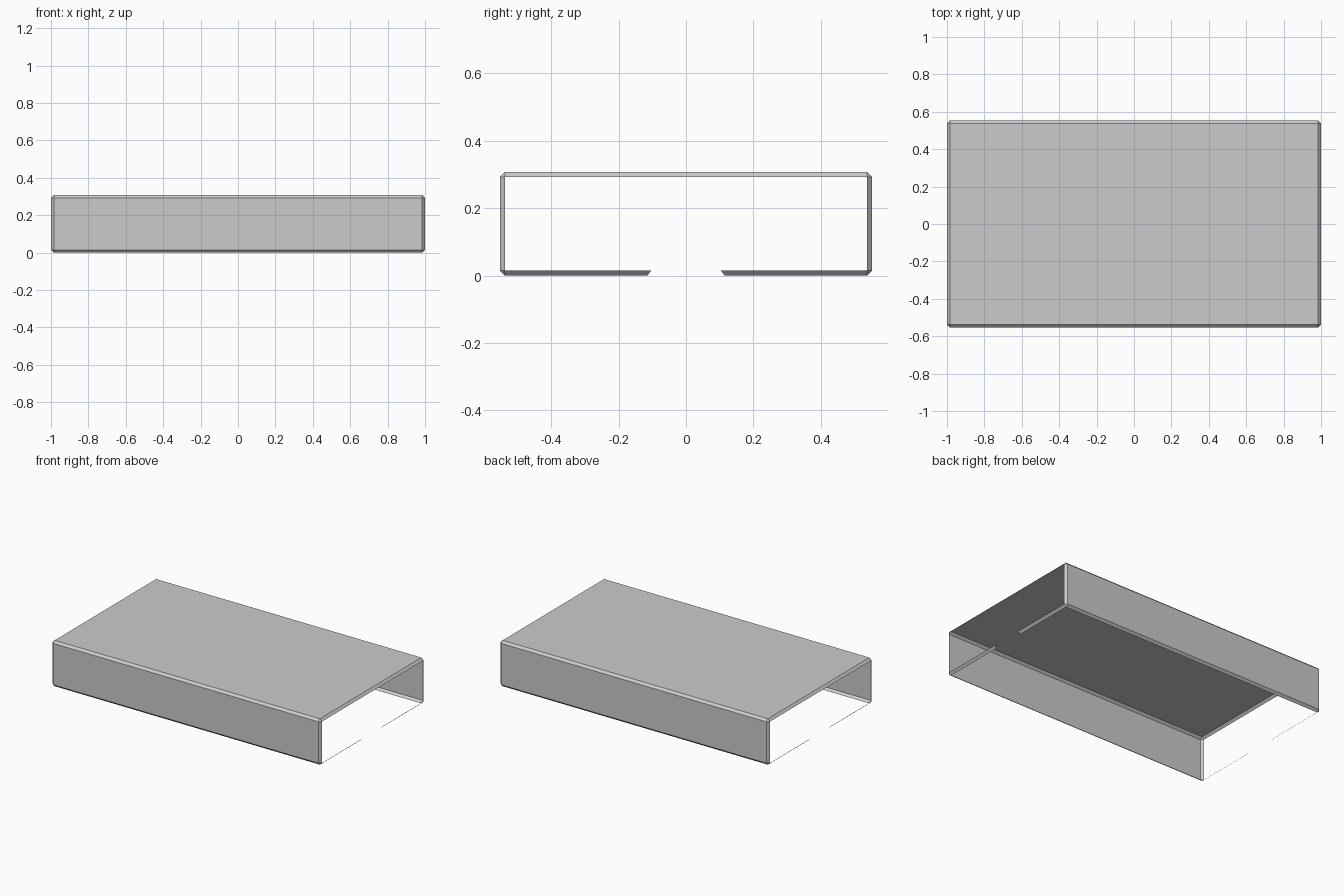
import bpy
import bmesh
from mathutils import Matrix

LENGTH, DEPTH, HEIGHT = 2.0, 1.106, 0.308
CHAMFER = 0.015
SLOT = 0.109  # half width of the gap in each end lip

cube = bpy.data.objects.get("Cube")
if cube:
    bpy.data.objects.remove(cube, do_unlink=True)

# Plain grey sheet material
grey = bpy.data.materials.new("light grey")
grey.use_nodes = True
colour = (0.6, 0.6, 0.6, 1)
grey.diffuse_color = colour
grey.node_tree.nodes["Principled BSDF"].inputs["Base Color"].default_value = colour

# Chamfered box standing on the ground
bm = bmesh.new()
size = Matrix.Diagonal((LENGTH, DEPTH, HEIGHT, 1))
bmesh.ops.create_cube(bm, size=1, matrix=Matrix.Translation((0, 0, HEIGHT / 2)) @ size)
bmesh.ops.bevel(bm, geom=bm.edges[:], offset=CHAMFER, offset_type='OFFSET',
                segments=1, profile=0.5, affect='EDGES')
bm.normal_update()

# Open both ends and the underside, leaving their chamfered lips
openings = [f for f in bm.faces if abs(f.normal.x) > 0.9 or f.normal.z < -0.9]
bmesh.ops.delete(bm, geom=openings, context='FACES')


def end_lips():
    return [f for f in bm.faces if abs(f.normal.x) > 0.6 and f.normal.z < -0.6]


# Cut a gap with slanted sides in the middle of each bottom end lip
for side in (-1, 1):
    lips = end_lips()
    parts = set(lips)
    for f in lips:
        parts.update(f.edges)
        parts.update(f.verts)
    bmesh.ops.bisect_plane(bm, geom=list(parts), dist=1e-5,
                           plane_co=(0, side * SLOT, CHAMFER / 2),
                           plane_no=(0, side, 0.8))
    bm.normal_update()
middle = [f for f in end_lips() if abs(f.calc_center_median().y) < 0.05]
bmesh.ops.delete(bm, geom=middle, context='FACES')

mesh = bpy.data.meshes.new("open_cover")
bm.to_mesh(mesh)
bm.free()
mesh.materials.append(grey)
cover = bpy.data.objects.new("open_cover", mesh)
bpy.context.collection.objects.link(cover)
